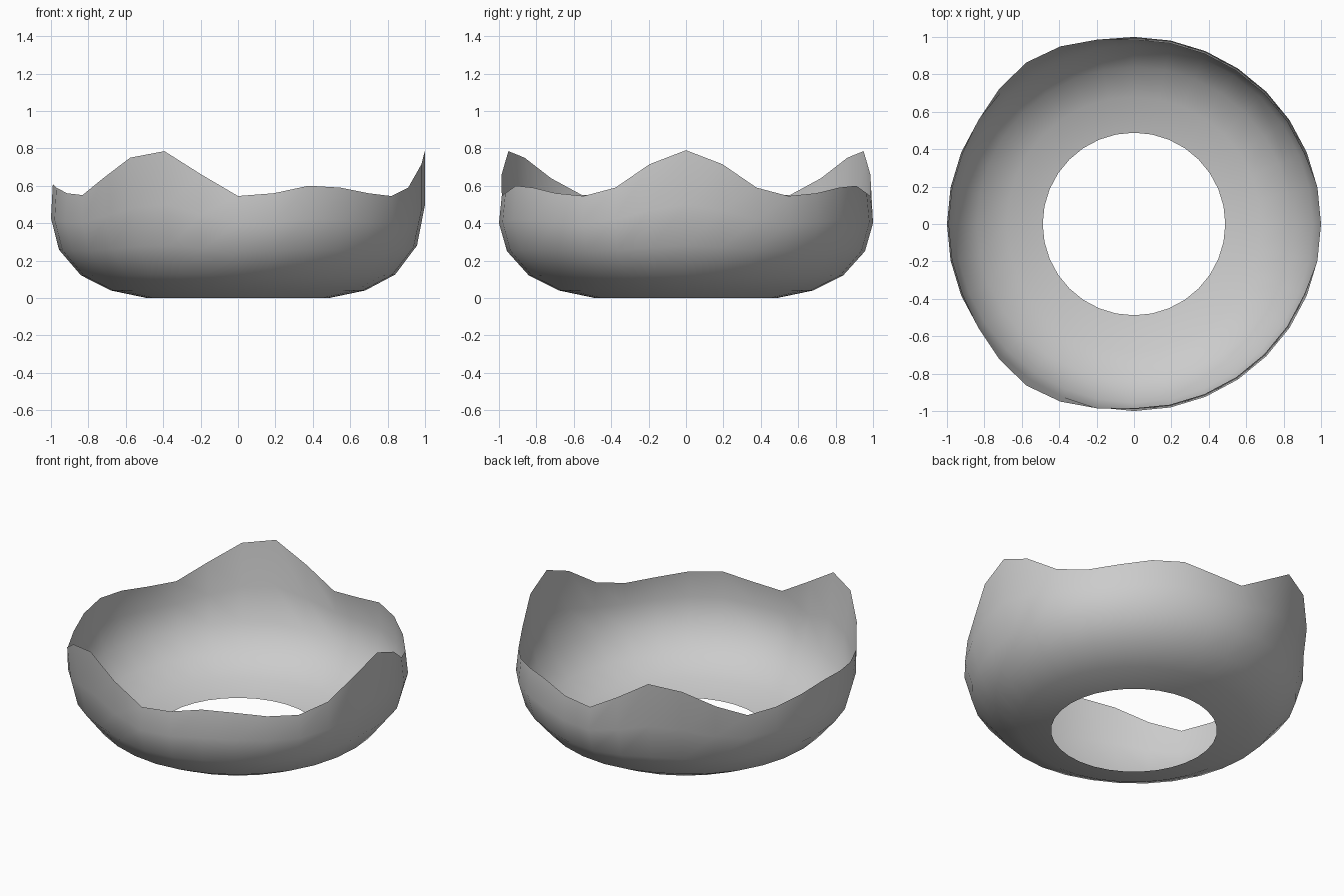
import bpy
import bmesh
import math

cube = bpy.data.objects.get("Cube")
if cube:
    bpy.data.objects.remove(cube, do_unlink=True)

SEGMENTS = 32

# Bowl profile from the base hole upward: radius, height, lift under the peaks
PROFILE = [(0.488, 0.0, 0.0), (0.68, 0.04, 0.0), (0.84, 0.12, 0.005),
           (0.957, 0.25, 0.03), (1.0, 0.4, 0.1)]

# Wavy rim over half a turn, starting at +x: height and radius
RIM_HEIGHT = [0.79, 0.715, 0.59, 0.545, 0.56, 0.59, 0.60, 0.56, 0.545,
              0.66, 0.785, 0.75, 0.64, 0.55, 0.56, 0.59, 0.61]
RIM_RADIUS = [1.0, 1.0, 0.985, 0.985, 0.985, 0.985, 0.985, 0.985, 0.985,
              1.005, 1.028, 1.038, 1.02, 1.0, 0.99, 0.99, 0.99]


def column(bm, i):
    """One vertical line of vertices, from the base hole to the rim."""
    angle = math.tau * i / SEGMENTS
    half = min(i, SEGMENTS - i)
    low = min(RIM_HEIGHT)
    peak = (RIM_HEIGHT[half] - low) / (max(RIM_HEIGHT) - low)
    points = [(r, z + lift * peak) for r, z, lift in PROFILE]
    points.append((RIM_RADIUS[half], RIM_HEIGHT[half]))
    return [bm.verts.new((r * math.cos(angle), r * math.sin(angle), z))
            for r, z in points]


# Light grey material
grey = bpy.data.materials.new("light_grey")
grey.use_nodes = True
colour = (0.6, 0.6, 0.6, 1.0)
grey.diffuse_color = colour
grey.node_tree.nodes["Principled BSDF"].inputs["Base Color"].default_value = colour

# Open shell with a round hole in the base
bm = bmesh.new()
columns = [column(bm, i) for i in range(SEGMENTS)]
for i, left in enumerate(columns):
    right = columns[(i + 1) % SEGMENTS]
    for j in range(len(PROFILE)):
        face = bm.faces.new((left[j], right[j], right[j + 1], left[j + 1]))
        face.smooth = True

mesh = bpy.data.meshes.new("wavy_bowl")
bm.to_mesh(mesh)
bm.free()
mesh.materials.append(grey)
bowl = bpy.data.objects.new("wavy_bowl", mesh)
bpy.context.collection.objects.link(bowl)
